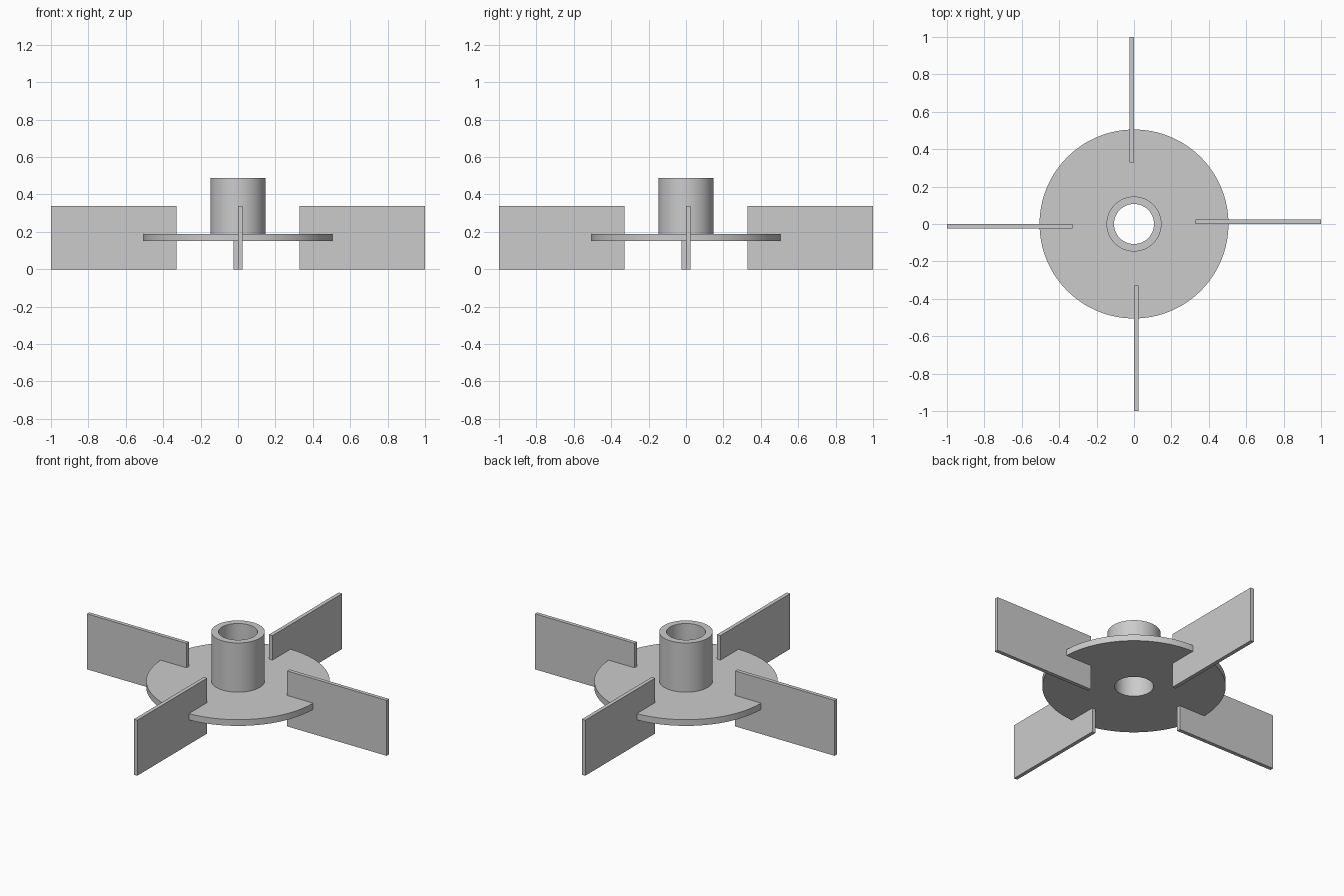
import bpy, bmesh, math
from mathutils import Matrix, Vector

if "Cube" in bpy.data.objects:
    bpy.data.objects.remove(bpy.data.objects["Cube"])

SEGMENTS = 128


def add_object(name, bm):
    bmesh.ops.recalc_face_normals(bm, faces=bm.faces[:])
    mesh = bpy.data.meshes.new(name)
    bm.to_mesh(mesh)
    bm.free()
    obj = bpy.data.objects.new(name, mesh)
    bpy.context.collection.objects.link(obj)
    return obj


def lathe(name, profile):
    """Revolve a closed (radius, z) profile around the z axis."""
    bm = bmesh.new()
    verts = [bm.verts.new((r, 0, z)) for r, z in profile]
    edges = [bm.edges.new((verts[i], verts[(i + 1) % len(verts)]))
             for i in range(len(verts))]
    bmesh.ops.spin(bm, geom=verts + edges, cent=(0, 0, 0), axis=(0, 0, 1),
                   angle=math.tau, steps=SEGMENTS, use_merge=False)
    bmesh.ops.remove_doubles(bm, verts=bm.verts[:], dist=1e-5)
    return add_object(name, bm)


def box(name, lo, hi, turn):
    lo, hi = Vector(lo), Vector(hi)
    bm = bmesh.new()
    bmesh.ops.create_cube(bm, size=1, matrix=Matrix.Rotation(turn, 4, 'Z')
                          @ Matrix.Translation((lo + hi) / 2)
                          @ Matrix.Diagonal((*(hi - lo), 1)))
    return add_object(name, bm)


# Disc and bored hub, turned as one piece
BORE, HUB, DISC = 0.107, 0.147, 0.505
disc_hub = lathe("disc_and_hub", [
    (BORE, 0.15), (DISC, 0.15), (DISC, 0.188),
    (HUB, 0.188), (HUB, 0.487), (BORE, 0.487)])
bpy.context.view_layer.objects.active = disc_hub
disc_hub.select_set(True)
bpy.ops.object.shade_smooth_by_angle(angle=math.radians(30))

# Four flat blades, each with one face on the centre plane
for i in range(4):
    box(f"blade_{i + 1}", (0.33, 0, 0), (1, 0.023, 0.337), i * math.pi / 2)
